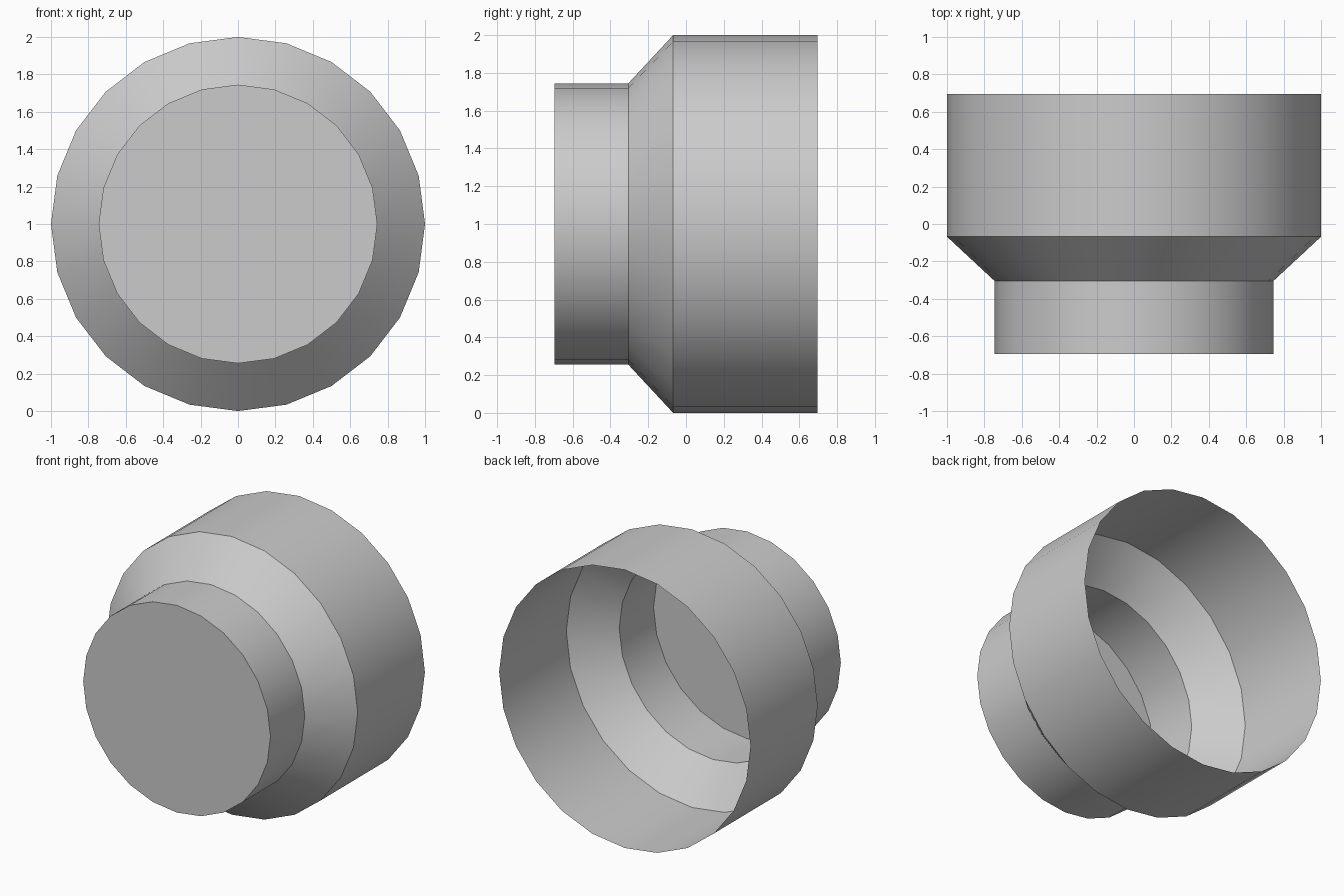
import bpy, bmesh, math

SIDES = 24
CENTRE_Z = 1.0

cube = bpy.data.objects.get("Cube")
if cube:
    bpy.data.objects.remove(cube, do_unlink=True)

# Single light grey finish
grey = bpy.data.materials.new("light_grey")
grey.use_nodes = True
colour = (0.6, 0.6, 0.6, 1.0)
grey.diffuse_color = colour
grey.node_tree.nodes["Principled BSDF"].inputs["Base Color"].default_value = colour

# Thin shell profile from front to back: (radius, y)
profile = [(0.745, -0.695), (0.745, -0.305), (1.0, -0.068), (1.0, 0.695)]


def ring(bm, radius, y):
    angles = [2 * math.pi * i / SIDES for i in range(SIDES)]
    return [bm.verts.new((radius * math.cos(a), y, CENTRE_Z + radius * math.sin(a)))
            for a in angles]


bm = bmesh.new()
rings = [ring(bm, r, y) for r, y in profile]

# Neck, sloped shoulder and wide body
for front, back in zip(rings, rings[1:]):
    for i in range(SIDES):
        j = (i + 1) % SIDES
        bm.faces.new((front[i], front[j], back[j], back[i]))

# Closed front end; the back stays open
bm.faces.new(rings[0][::-1])
bm.normal_update()

# Turn the shell outward, with the cap facing the front
for face in bm.faces:
    c = face.calc_center_median()
    if len(face.verts) == SIDES:
        inward = face.normal.y > 0
    else:
        inward = face.normal.x * c.x + face.normal.z * (c.z - CENTRE_Z) < 0
    if inward:
        face.normal_flip()

mesh = bpy.data.meshes.new("stepped_cup")
bm.to_mesh(mesh)
bm.free()
mesh.materials.append(grey)
cup = bpy.data.objects.new("stepped_cup", mesh)
bpy.context.collection.objects.link(cup)

# Smooth round the sides, crisp at the steps
bpy.ops.object.select_all(action="DESELECT")
cup.select_set(True)
bpy.context.view_layer.objects.active = cup
bpy.ops.object.shade_smooth_by_angle(angle=math.radians(30))
